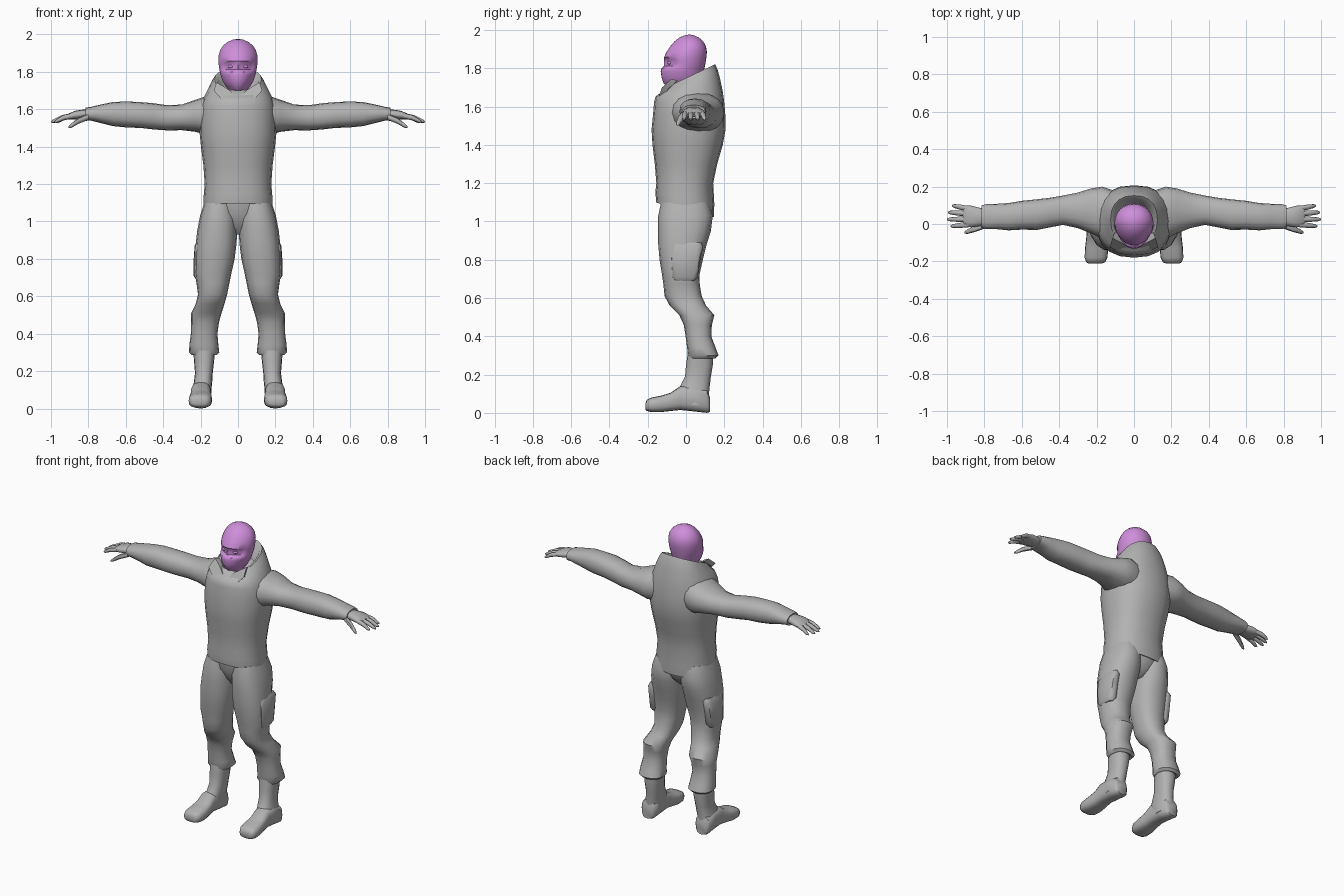
import bpy, bmesh, math
from mathutils import Vector


def material(name, rgb):
    m = bpy.data.materials.new(name)
    m.diffuse_color = (*rgb, 1)
    return m


GREY = material("grey cloth", (0.45, 0.45, 0.45))
PURPLE = material("purple mask", (0.62, 0.27, 0.70))


def finish(name, bm, mat, mirrored=False, angle=50):
    bmesh.ops.recalc_face_normals(bm, faces=bm.faces)
    me = bpy.data.meshes.new(name)
    bm.to_mesh(me)
    bm.free()
    me.materials.append(mat)
    ob = bpy.data.objects.new(name, me)
    bpy.context.collection.objects.link(ob)
    if mirrored:
        ob.modifiers.new("mirror", 'MIRROR').use_mirror_merge = False
    bpy.ops.object.select_all(action='DESELECT')
    bpy.context.view_layer.objects.active = ob
    ob.select_set(True)
    bpy.ops.object.shade_smooth_by_angle(angle=math.radians(angle))
    return ob


def loft(sections, axis='z', sides=16, power=0.85, narrow=0.0):
    """Sections are (position, a0, a1, b0, b1[, tilt]) along an axis."""
    bm = bmesh.new()
    rings = []
    for s in sections:
        t, a0, a1, b0, b1 = s[:5]
        tilt = s[5] if len(s) > 5 else 0
        ring = []
        for i in range(sides):
            u = 2 * math.pi * i / sides
            c, d = math.cos(u), math.sin(u)
            c = math.copysign(abs(c) ** power, c)
            d = math.copysign(abs(d) ** power, d)
            a = (a0 + a1) / 2 + (a1 - a0) / 2 * c * (1 - narrow * max(0, -d))
            b = (b0 + b1) / 2 + (b1 - b0) / 2 * d
            p = t + tilt * (b - (b0 + b1) / 2)
            co = {'z': (a, b, p), 'x': (p, a, b), 'y': (a, p, b)}[axis]
            ring.append(bm.verts.new(co))
        rings.append(ring)
    for r, q in zip(rings, rings[1:]):
        for i in range(sides):
            j = (i + 1) % sides
            bm.faces.new((r[i], r[j], q[j], q[i]))
    bm.faces.new(rings[0])
    bm.faces.new(rings[-1])
    return bm


# Jacket: lower hem drops at the back, collar rises at the back and opens inward
jacket = [
    (1.07, -.15, .15, -.12, .11, -.25), (1.06, -.185, .185, -.155, .145, -.25),
    (1.12, -.185, .185, -.16, .148, -.2), (1.20, -.178, .178, -.155, .142),
    (1.30, -.185, .185, -.163, .163), (1.40, -.198, .198, -.175, .192),
    (1.48, -.206, .206, -.18, .207), (1.56, -.205, .205, -.172, .205),
    (1.62, -.198, .198, -.167, .20), (1.665, -.182, .182, -.16, .192, .08),
    (1.705, -.162, .162, -.142, .178, .25), (1.735, -.143, .143, -.125, .165, .4),
    (1.76, -.125, .125, -.105, .152, .47), (1.755, -.11, .11, -.092, .138, .47),
    (1.69, -.085, .085, -.07, .10, .3)]
finish("jacket", loft(jacket, sides=20), GREY)

# Overlapping front collar folds
for side in (-1, 1):
    bm = bmesh.new()
    pts = [(-.03, -.158, 1.625), (.04, -.162, 1.60), (.13, -.125, 1.70),
           (.115, -.075, 1.745), (.05, -.11, 1.705)]
    top = [bm.verts.new((side * x, y, z)) for x, y, z in pts]
    low = [bm.verts.new((side * x * .9, y + .03, z - .01)) for x, y, z in pts]
    bm.faces.new(top)
    bm.faces.new(low)
    for i in range(5):
        j = (i + 1) % 5
        bm.faces.new((top[i], top[j], low[j], low[i]))
    finish("collar_fold", bm, GREY)

# Trouser seat between the legs
finish("trouser_seat", loft([
    (.93, -.04, .04, -.06, .06), (.97, -.10, .10, -.09, .10),
    (1.04, -.16, .16, -.125, .135), (1.12, -.165, .165, -.13, .13)]), GREY)

# Trouser legs, ending in a flared cuff over the boot
leg = [
    (1.10, .02, .18, -.13, .12), (1.03, .006, .203, -.145, .14),
    (.95, .004, .218, -.145, .13), (.88, .008, .226, -.145, .108),
    (.80, .018, .229, -.138, .088), (.72, .036, .23, -.125, .07),
    (.67, .046, .222, -.118, .072), (.61, .058, .214, -.112, .082),
    (.56, .072, .226, -.085, .105), (.51, .088, .25, -.035, .148),
    (.46, .102, .25, -.012, .135), (.40, .11, .252, -.002, .132),
    (.34, .105, .26, .006, .155), (.30, .10, .262, .01, .17),
    (.285, .115, .245, .015, .155), (.30, .13, .23, .03, .13)]
finish("trouser_leg", loft(leg), GREY, True)

# Side pocket on each thigh
finish("thigh_pocket", loft([
    (.69, .19, .225, -.06, .045), (.71, .17, .238, -.075, .06),
    (.80, .17, .237, -.08, .075), (.87, .17, .232, -.08, .09),
    (.89, .18, .22, -.07, .08)], sides=12, power=.6), GREY, True)

# Boots: shaft and foot
finish("boot_shaft", loft([
    (.04, .145, .25, -.02, .12), (.10, .142, .245, -.05, .12),
    (.14, .138, .236, -.03, .124), (.19, .135, .23, -.005, .13),
    (.25, .128, .235, 0, .14), (.32, .122, .24, .01, .14)]), GREY, True)
finish("boot_foot", loft([
    (.125, .165, .235, .005, .08), (.11, .148, .25, 0, .12),
    (.04, .145, .25, .008, .14), (-.03, .145, .252, .015, .14),
    (-.08, .142, .256, .01, .105), (-.13, .138, .262, .004, .09),
    (-.18, .142, .264, .004, .08), (-.205, .155, .255, .01, .068),
    (-.212, .175, .24, .018, .05)], axis='y', power=.7), GREY, True)

# Sleeves
sleeve = [
    (.08, -.08, .17, 1.46, 1.68), (.17, -.08, .20, 1.465, 1.67),
    (.23, -.05, .19, 1.48, 1.65), (.30, -.022, .168, 1.488, 1.625),
    (.38, -.005, .152, 1.487, 1.622), (.45, -.018, .14, 1.492, 1.632),
    (.52, -.032, .132, 1.50, 1.638), (.60, -.03, .124, 1.503, 1.642),
    (.67, -.034, .112, 1.51, 1.638), (.73, -.028, .108, 1.525, 1.626),
    (.79, -.028, .106, 1.54, 1.612), (.815, -.02, .10, 1.538, 1.608),
    (.81, 0, .08, 1.55, 1.595)]
finish("sleeve", loft(sleeve, 'x'), GREY, True)

# Palms
finish("palm", loft([
    (.78, 0, .075, 1.55, 1.598), (.83, -.012, .088, 1.548, 1.598),
    (.87, -.018, .098, 1.546, 1.592), (.905, -.014, .098, 1.544, 1.578),
    (.915, -.005, .09, 1.548, 1.57)], 'x', 12), GREY, True)


def finger(name, start, end, radius):
    a, b = Vector(start), Vector(end)
    mid = a.lerp(b, .5) + Vector((0, 0, .006))
    rings = []
    for p, r in ((a, radius), (mid, radius * .95), (a.lerp(b, .88), radius * .7), (b, radius * .3)):
        rings.append((p.x, p.y - r, p.y + r, p.z - r, p.z + r))
    finish(name, loft(rings, 'x', 8, 1), GREY, True)


# Fingers and thumb
for y0, y1, tip in ((.082, .098, .972), (.055, .062, .995), (.025, .025, 1.0), (-.003, -.012, .98)):
    finger("finger", (.885, y0, 1.565), (tip, y1, 1.533), .0145)
finger("thumb", (.80, -.008, 1.56), (.905, -.046, 1.505), .017)

# Masked head with a recessed eye opening
head = [
    (1.64, -.05, .05, -.04, .06), (1.695, -.04, .04, -.10, .06, -.1),
    (1.72, -.064, .064, -.117, .075), (1.75, -.082, .082, -.127, .085),
    (1.785, -.094, .094, -.132, .093), (1.80, -.097, .097, -.128, .096),
    (1.812, -.099, .099, -.116, .099), (1.828, -.102, .102, -.115, .102),
    (1.845, -.104, .104, -.115, .105), (1.858, -.105, .105, -.114, .107),
    (1.885, -.104, .104, -.102, .109), (1.915, -.096, .096, -.082, .104),
    (1.94, -.08, .08, -.06, .09), (1.96, -.056, .056, -.035, .068),
    (1.972, -.028, .028, -.008, .042), (1.975, -.008, .008, .01, .025)]
bm = loft(head, sides=32, power=.97, narrow=.15)
for v in bm.verts:
    if 1.805 < v.co.z < 1.85 and v.co.y < -.04 and .012 < abs(v.co.x) < .085:
        v.co.y += .014
finish("masked_head", bm, PURPLE)

# Eyes in the opening
bm = bmesh.new()
bmesh.ops.create_uvsphere(bm, u_segments=12, v_segments=8, radius=1)
for v in bm.verts:
    v.co = Vector((.036 + v.co.x * .019, -.083 + v.co.y * .014, 1.828 + v.co.z * .010))
finish("eye", bm, PURPLE, True)
